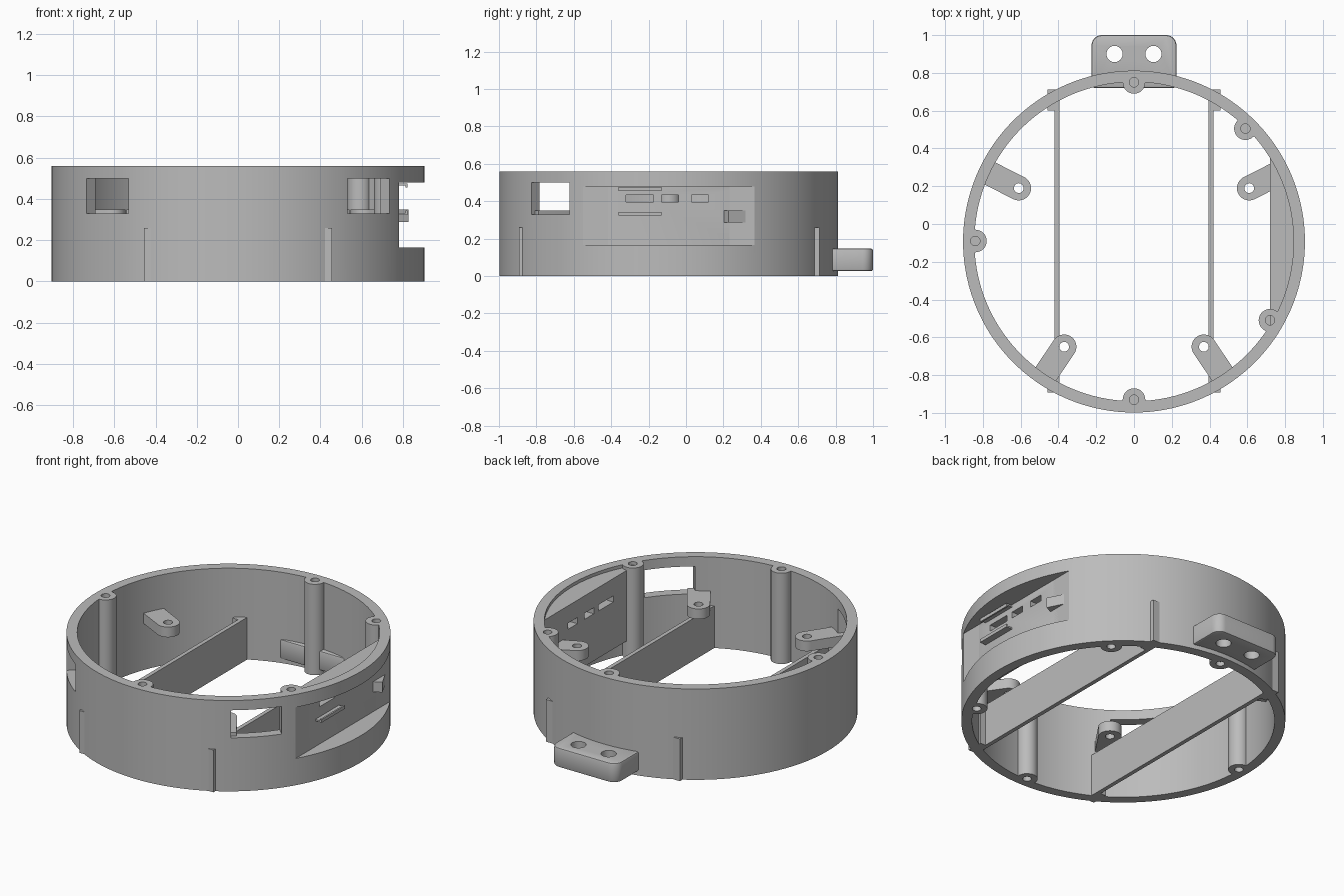
import bpy, bmesh
from math import cos, sin, pi, acos, atan2, radians
from mathutils import Vector

cube = bpy.data.objects.get("Cube")
if cube:
    bpy.data.objects.remove(cube, do_unlink=True)

CY = -0.093            # ring centre in y
R_OUT, R_IN, H = 0.905, 0.845, 0.56

grey = bpy.data.materials.new("plain_grey")
grey.use_nodes = True
grey.diffuse_color = (0.5, 0.5, 0.5, 1)
grey.node_tree.nodes["Principled BSDF"].inputs["Base Color"].default_value = (0.5, 0.5, 0.5, 1)


def arc(cx, cy, r, a0=0.0, a1=2 * pi, n=32, closed=True):
    """Points on an arc; a closed one leaves out the repeated last point."""
    steps = n if closed else n - 1
    return [(cx + r * cos(a0 + (a1 - a0) * i / steps),
             cy + r * sin(a0 + (a1 - a0) * i / steps)) for i in range(n)]


def prism(name, pts, z0, z1):
    """Extrude a counter-clockwise outline from z0 to z1."""
    bm = bmesh.new()
    base = bm.faces.new([bm.verts.new((x, y, z0)) for x, y in pts])
    top = bmesh.ops.extrude_face_region(bm, geom=[base])["geom"]
    for v in top:
        if isinstance(v, bmesh.types.BMVert):
            v.co.z = z1
    bmesh.ops.recalc_face_normals(bm, faces=bm.faces)
    me = bpy.data.meshes.new(name)
    bm.to_mesh(me)
    bm.free()
    me.materials.append(grey)
    ob = bpy.data.objects.new(name, me)
    bpy.context.collection.objects.link(ob)
    return ob


def box(name, x0, x1, y0, y1, z0, z1):
    return prism(name, [(x0, y0), (x1, y0), (x1, y1), (x0, y1)], z0, z1)


def bake(ob):
    """Replace the mesh by its modified form."""
    deps = bpy.context.evaluated_depsgraph_get()
    me = bpy.data.meshes.new_from_object(ob.evaluated_get(deps))
    ob.modifiers.clear()
    ob.data = me


def cut(ob, *cutters):
    for c in cutters:
        m = ob.modifiers.new("cut", "BOOLEAN")
        m.operation, m.solver, m.object = "DIFFERENCE", "EXACT", c
        bake(ob)
        bpy.data.objects.remove(c, do_unlink=True)


def smooth(ob):
    bpy.ops.object.select_all(action="DESELECT")
    ob.select_set(True)
    bpy.context.view_layer.objects.active = ob
    bpy.ops.object.shade_smooth_by_angle(angle=radians(30))


def notch():
    return box("notch_cutter", 0.78, 1.2, -0.8, 0.6, 0.165, 0.48)


def window(side):
    """Box cutter facing diagonally forwards through the ring."""
    out = Vector((side, -1)).normalized()
    across = Vector((-out.y, out.x)) * 0.144
    c = Vector((0, CY))
    pts = [c + out * r + across * s for r, s in ((0.7, -1), (1.1, -1), (1.1, 1), (0.7, 1))]
    return prism("window_cutter", [tuple(p) for p in pts], 0.33, 0.50)


# Main ring with two diagonal windows and the side notch
ring = prism("ring", arc(0, CY, R_OUT, n=144), 0, H)
cut(ring, prism("bore", arc(0, CY, R_IN, n=144), -0.1, H + 0.1),
    window(1), window(-1), notch())
smooth(ring)

# Flat wall behind the notch, with three ports
r = 0.875
a = acos(0.72 / r)
wall = prism("flat_wall", arc(0, CY, r, -a, a, 40, False), 0.105, 0.54)
ports = [box("port_cutter", 0.6, 0.9, y0, y1, 0.395, 0.433)
         for y0, y1 in ((-0.32, -0.175), (-0.13, -0.04), (0.03, 0.12))]
cut(wall, notch(), *ports)
smooth(wall)

# Hooked clips above and below the ports
for label, z0, z1, lip in (("upper", 0.465, 0.475, 0.455), ("lower", 0.323, 0.333, 0.343)):
    box(label + "_clip", 0.77, 0.822, -0.36, -0.13, z0, z1)
    box(label + "_clip_lip", 0.812, 0.822, -0.36, -0.13, min(z0, lip), max(z1, lip))

# Screw posts with blind holes at both ends
posts = ((0, 0.75), (0.59, 0.505), (-0.84, -0.09), (0.72, -0.51), (0, -0.93))
for i, (x, y) in enumerate(posts):
    post = prism(f"screw_post_{i + 1}", arc(x, y, 0.06), 0, H)
    cut(post, *[prism("hole", arc(x, y, 0.025, n=20), z, z + 0.2) for z in (-0.1, H - 0.1)])
    # carve the ring where the hole overlaps it
    cut(ring, *[prism("hole", arc(x, y, 0.025, n=20), z, z + 0.2) for z in (-0.1, H - 0.1)])
    smooth(post)
smooth(ring)

# Mounting lugs reaching in from the ring, with through holes
for side, label in ((1, "left"), (-1, "right")):
    for where, x, y, dx, dy in (("back", 0.61, 0.19, 0.89, 0.45), ("front", 0.37, -0.65, 0.56, -0.83)):
        x, dx = x * side, dx * side
        ang = atan2(dy, dx)
        d = Vector((cos(ang), sin(ang)))
        n = Vector((-d.y, d.x)) * 0.065
        c = Vector((x, y))
        end = c + d * 0.21
        pts = arc(x, y, 0.065, ang + pi / 2, ang + 1.5 * pi, 20, False)
        pts += [tuple(end - n), tuple(end + n)]
        lug = prism(f"{where}_{label}_lug", pts, 0.287, 0.35)
        cut(lug, prism("hole", arc(x, y, 0.026, n=24), 0.2, 0.5))
        smooth(lug)

# Two long rails with end blocks that break through the ring
for side, label in ((1, "left"), (-1, "right")):
    def xs(p, q):
        return sorted((p * side, q * side))
    box(label + "_rail", *xs(0.395, 0.42), -0.89, 0.71, 0, 0.26)
    box(label + "_rail_back_block", *xs(0.405, 0.457), 0.6, 0.713, 0, 0.26)
    box(label + "_rail_front_block", *xs(0.405, 0.457), -0.893, -0.79, 0, 0.26)

# Rear mounting tab with two holes
corners = ((0.225, 0.72, 0.02), (0.225, 1.0, 0.055), (-0.225, 1.0, 0.055), (-0.225, 0.72, 0.02))
pts = []
for i, (x, y, rad) in enumerate(corners):
    cx = x - rad if x > 0 else x + rad
    cy = y - rad if y > 0.9 else y + rad
    pts += arc(cx, cy, rad, (i - 1) * pi / 2, i * pi / 2, 8, False)
tab = prism("rear_tab", pts, 0.027, 0.147)
bev = tab.modifiers.new("soft_edges", "BEVEL")
bev.width, bev.segments, bev.limit_method = 0.01, 2, "ANGLE"
bake(tab)
cut(tab, *[prism("hole", arc(x, 0.9, 0.043), -0.1, 0.3) for x in (-0.103, 0.103)])
smooth(tab)
